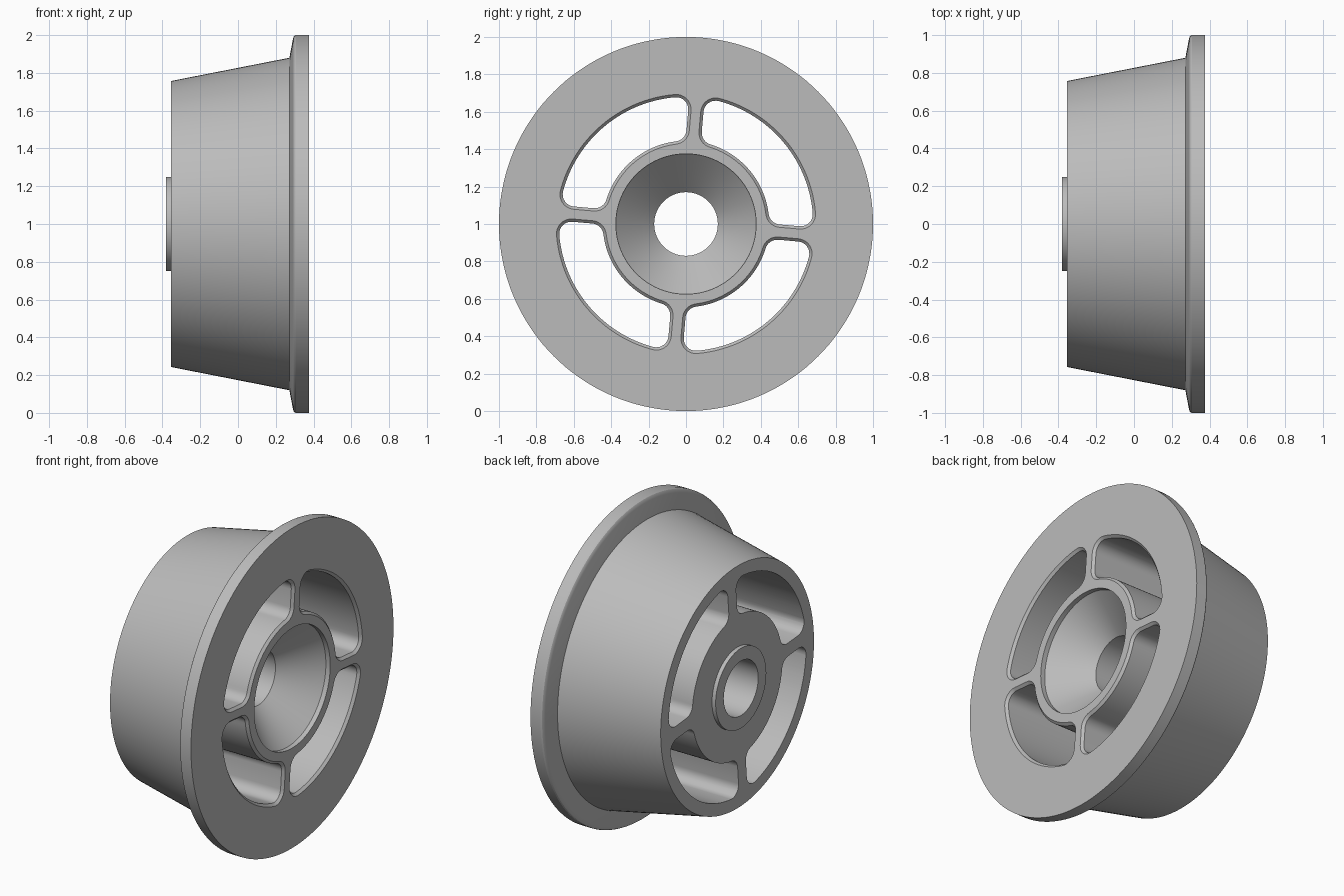
import bpy, bmesh, math
from mathutils import Matrix, Vector

if "Cube" in bpy.data.objects:
    bpy.data.objects.remove(bpy.data.objects["Cube"])

# Single grey material
grey = bpy.data.materials.new("plain grey")
grey.use_nodes = True
colour = (0.5, 0.5, 0.5, 1)
grey.diffuse_color = colour
grey.node_tree.nodes["Principled BSDF"].inputs["Base Color"].default_value = colour

FACE = 0.375      # x of the flange face
CHAMFER = 0.015


def make_object(name, bm):
    bmesh.ops.recalc_face_normals(bm, faces=bm.faces)
    mesh = bpy.data.meshes.new(name)
    bm.to_mesh(mesh)
    bm.free()
    mesh.materials.append(grey)
    obj = bpy.data.objects.new(name, mesh)
    bpy.context.collection.objects.link(obj)
    return obj


def lathe(name, profile, steps=144):
    """Spin a closed (x, radius) profile around the x axis."""
    bm = bmesh.new()
    verts = [bm.verts.new((x, 0, r)) for x, r in profile]
    edges = [bm.edges.new((a, b)) for a, b in zip(verts, verts[1:] + verts[:1])]
    bmesh.ops.spin(bm, geom=verts + edges, cent=(0, 0, 0), axis=(1, 0, 0),
                   angle=math.tau, steps=steps)
    bmesh.ops.remove_doubles(bm, verts=bm.verts, dist=1e-4)
    obj = make_object(name, bm)
    return obj


def arc(cx, cy, r, start, end, n):
    return [(cx + r * math.cos(start + (end - start) * i / n),
             cy + r * math.sin(start + (end - start) * i / n)) for i in range(n + 1)]


def slot_outline(grow):
    """Rounded quarter-ring slot; grow offsets the whole outline outwards."""
    inner, outer = 0.445 - grow, 0.68 + grow
    half_spoke, fillet = 0.041 - grow, 0.065 + grow
    cy = half_spoke + fillet
    ci = math.sqrt((inner + fillet) ** 2 - cy ** 2)
    co = math.sqrt((outer - fillet) ** 2 - cy ** 2)
    ai, ao = math.atan2(cy, ci), math.atan2(cy, co)
    mid = math.pi / 4
    half = arc(0, 0, inner, mid, ai, 14)
    half += arc(ci, cy, fillet, ai + math.pi, 1.5 * math.pi, 8)[1:]
    half += arc(co, cy, fillet, -math.pi / 2, ao, 8)
    half += arc(0, 0, outer, ao, mid, 18)[1:]
    return half + [(b, a) for a, b in reversed(half[1:-1])]


def slot_cutter(index):
    """Straight cutter with a flared front that leaves a chamfered edge."""
    bm = bmesh.new()
    turn = Matrix.Rotation(math.radians(90 * index - 5), 4, 'X')
    rings = []
    for x, grow in ((-0.6, 0), (FACE - CHAMFER, 0), (FACE + 0.01, CHAMFER + 0.01)):
        rings.append([bm.verts.new(turn @ Vector((x, a, b)))
                      for a, b in slot_outline(grow)])
    for low, high in zip(rings, rings[1:]):
        for i in range(len(low)):
            j = (i + 1) % len(low)
            bm.faces.new((low[i], low[j], high[j], high[i]))
    bm.faces.new(rings[0])
    bm.faces.new(rings[-1])
    return make_object(f"slot_cutter_{index + 1}", bm)


# Flanged tapered body with rear boss, bore and conical recess
wheel = lathe("flanged_wheel", [
    (-0.38, 0.17), (-0.38, 0.25), (-0.355, 0.25), (-0.355, 0.757),
    (0.272, 0.88), (0.29, 0.975), (0.293, 0.988), (0.298, 0.996), (0.306, 1.0),
    (FACE, 1.0), (FACE, 0.375), (FACE - 0.03, 0.375), (0.14, 0.17)])

# Four through slots between the spokes
bpy.context.view_layer.objects.active = wheel
wheel.select_set(True)
for k in range(4):
    cutter = slot_cutter(k)
    cutter.hide_render = True
    mod = wheel.modifiers.new("slot", 'BOOLEAN')
    mod.operation, mod.solver, mod.object = 'DIFFERENCE', 'EXACT', cutter
    bpy.ops.object.modifier_apply(modifier=mod.name)
    bpy.data.objects.remove(cutter)

# Stand on the ground, smooth curved walls and keep edges crisp
wheel.data.transform(Matrix.Translation((0, 0, 1)))
for other in bpy.context.selected_objects:
    other.select_set(other == wheel)
bpy.ops.object.shade_smooth_by_angle(angle=math.radians(25))
